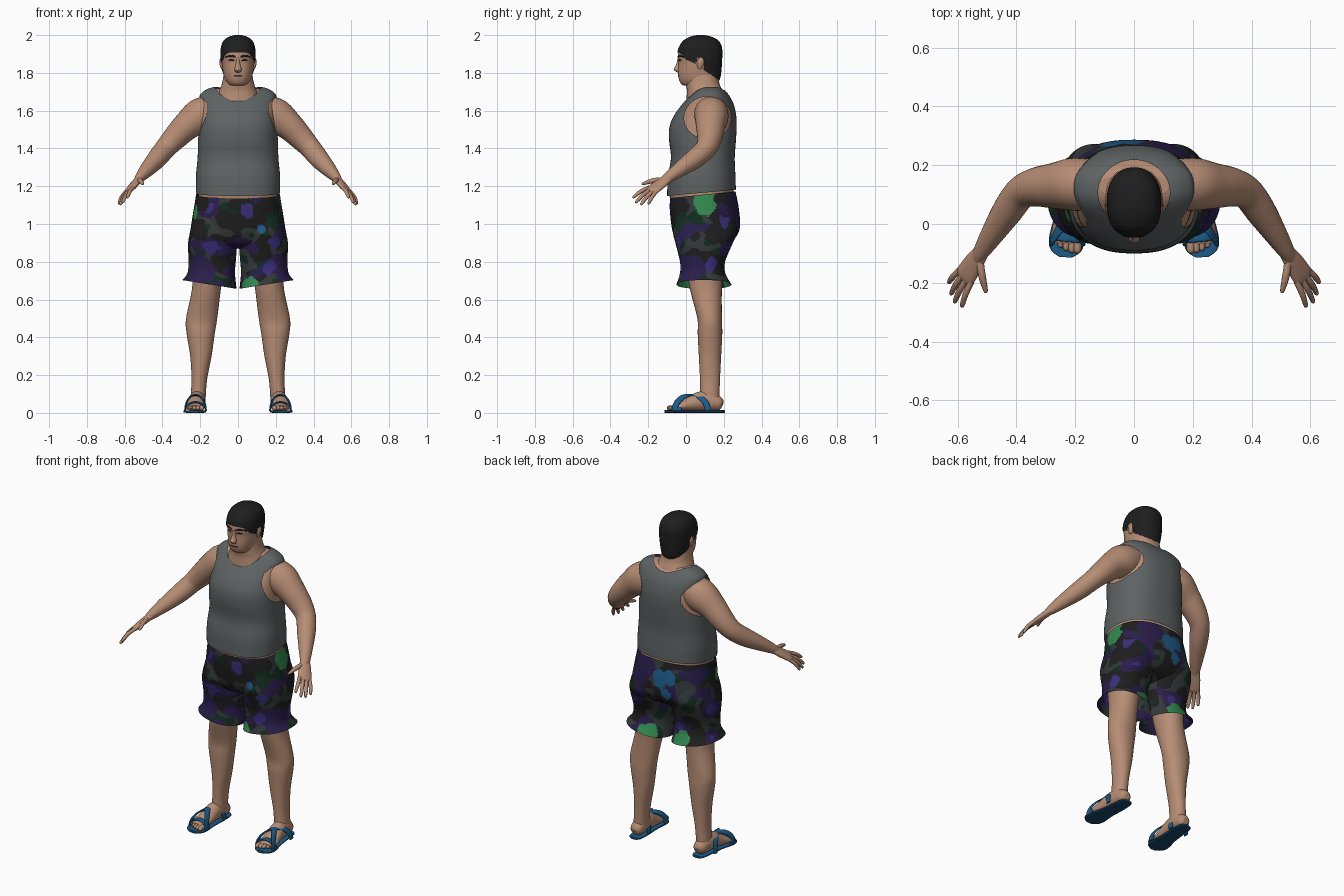
import bpy, bmesh, math
from mathutils import Vector, noise
from mathutils.bvhtree import BVHTree

cube = bpy.data.objects.get("Cube")
if cube:
    bpy.data.objects.remove(cube, do_unlink=True)


def material(name, rgb):
    m = bpy.data.materials.new(name)
    m.use_nodes = True
    m.diffuse_color = (*rgb, 1)
    bsdf = m.node_tree.nodes["Principled BSDF"]
    bsdf.inputs["Base Color"].default_value = (*rgb, 1)
    bsdf.inputs["Roughness"].default_value = 0.8
    return m


SKIN = material("skin", (.47, .265, .175))
BLACK = material("black", (.013, .013, .014))
GREY = material("shirt_grey", (.11, .123, .127))
BLUE = material("sandal_blue", (.012, .105, .25))
NAVY = material("sole_navy", (.009, .06, .13))
PLUM = material("cloth_dark_purple", (.023, .013, .072))
INDIGO = material("cloth_indigo", (.042, .027, .2))
FOREST = material("cloth_dark_green", (.006, .026, .015))
GREEN = material("cloth_green", (.032, .25, .08))
ASH = material("cloth_charcoal", (.034, .04, .04))
CAMO = [BLACK, PLUM, INDIGO, FOREST, GREEN, ASH, BLUE]


def smooth(rows, k):
    """Catmull-Rom resampling of rows of numbers."""
    out = []
    for i in range(len(rows) - 1):
        a, b, c, d = (rows[min(max(j, 0), len(rows) - 1)] for j in range(i - 1, i + 3))
        for s in range(k):
            t = s / k
            out.append([.5 * (2*q + (r - p)*t + (2*p - 5*q + 4*r - s_)*t*t
                              + (3*q - p - 3*r + s_)*t**3)
                        for p, q, r, s_ in zip(a, b, c, d)])
    return out + [list(rows[-1])]


def outline(n, p):
    """Unit superellipse."""
    for i in range(n):
        c, s = math.cos(2*math.pi*i/n), math.sin(2*math.pi*i/n)
        yield (math.copysign(abs(c)**(2/p), c), math.copysign(abs(s)**(2/p), s))


def skin_rings(name, rings, mats, side=1, caps=True, drop=None, snap=None, paint=None):
    bm = bmesh.new()
    grid = [[bm.verts.new((v.x*side, v.y, v.z)) for v in ring] for ring in rings]
    n = len(grid[0])
    for a, b in zip(grid, grid[1:]):
        for i in range(n):
            j = (i + 1) % n
            bm.faces.new((a[i], a[j], b[j], b[i])).smooth = True
    if caps:
        bm.faces.new(grid[0][::-1])
        bm.faces.new(grid[-1])
    bmesh.ops.recalc_face_normals(bm, faces=bm.faces)
    if drop:
        gone = [f for f in bm.faces if drop(f.calc_center_median())]
        bmesh.ops.delete(bm, geom=gone, context='FACES')
    if snap:
        for v in bm.verts:
            if v.is_boundary:
                snap(v.co)
    if paint:
        for f in bm.faces:
            f.material_index = paint(f.calc_center_median())
    mesh = bpy.data.meshes.new(name)
    bm.to_mesh(mesh)
    bm.free()
    for m in mats:
        mesh.materials.append(m)
    ob = bpy.data.objects.new(name, mesh)
    bpy.context.scene.collection.objects.link(ob)
    return ob


def loft(name, rows, mats, n=48, k=6, p=2.3, **kw):
    """Level rings; row = z, x0, x1, y0, y1, tilt along x, tilt along y."""
    rows = smooth([tuple(r) + (0,)*(7 - len(r)) for r in rows], k)
    rings = []
    for z, x0, x1, y0, y1, tx, ty in rows:
        rx, ry = (x1 - x0)/2, (y1 - y0)/2
        rings.append([Vector(((x0 + x1)/2 + c*rx, (y0 + y1)/2 + s*ry, z + tx*c*rx + ty*s*ry))
                      for c, s in outline(n, p)])
    return skin_rings(name, rings, mats, **kw)


def tube(name, rows, mats, ref=(0, 1, 0), n=20, k=5, p=2, **kw):
    """Rings across a path; row = x, y, z, two radii."""
    rows = smooth(rows, k)
    pts = [Vector(r[:3]) for r in rows]
    rings = []
    for i, r in enumerate(rows):
        t = (pts[min(i + 1, len(pts) - 1)] - pts[max(i - 1, 0)]).normalized()
        u = Vector(ref).cross(t).normalized()
        v = t.cross(u)
        rings.append([pts[i] + u*c*r[3] + v*s*r[4] for c, s in outline(n, p)])
    return skin_rings(name, rings, mats, **kw)


def sym(rows):
    return [(r[0], -r[1], r[1], *r[2:]) for r in rows]


# Torso and tank top
torso = [(1.165, .222, -.100, .264, 0, .09), (1.25, .223, -.096, .262), (1.35, .214, -.080, .258),
         (1.45, .211, -.09, .265), (1.52, .209, -.086, .268), (1.58, .207, -.06, .265),
         (1.64, .207, -.015, .25), (1.685, .2, .025, .225), (1.713, .165, .055, .2),
         (1.725, .13, .08, .18)]
inner = [(r[0] - .008, r[1] - .012, r[2] + .012, r[3] - .012) for r in torso]
loft("torso", sym([(1.08, .205, -.07, .24)] + inner), [SKIN], p=2.4)


def neck_hole(v):
    return math.hypot(v.x/.122, (v.y - .106)/.112)


def arm_hole(v):
    return math.hypot((v.y - .115)/.125, (v.z - 1.562)/.112)


def shirt_drop(c):
    return (neck_hole(c) < 1 and c.z > 1.6) or (arm_hole(c) < 1 and abs(c.x) > .1)


def shirt_snap(v):
    f, g = neck_hole(v), arm_hole(v)
    if .88 < f < 1.12 and v.z > 1.62:
        v.x, v.y = v.x/f, .106 + (v.y - .106)/f
    elif .88 < g < 1.12 and abs(v.x) > .1:
        v.y, v.z = .115 + (v.y - .115)/g, 1.562 + (v.z - 1.562)/g


loft("tank_top", sym(torso), [GREY], n=120, k=9, p=2.4, caps=False, drop=shirt_drop, snap=shirt_snap)

# Neck and head
loft("neck", sym([(1.64, .125, .0, .215), (1.70, .102, .005, .195), (1.74, .086, .0, .178),
                  (1.79, .076, .0, .17)]), [SKIN])
skull = [(1.733, .045, -.012, .14), (1.742, .058, -.026, .16), (1.765, .071, -.037, .174),
         (1.80, .079, -.042, .18), (1.85, .085, -.04, .184), (1.89, .087, -.043, .185),
         (1.93, .084, -.034, .183), (1.965, .07, -.01, .165), (1.985, .043, .025, .13),
         (1.994, .012, .06, .09)]
head = loft("head", sym(skull), [SKIN])
tree = BVHTree.FromPolygons([v.co for v in head.data.vertices],
                            [f.vertices[:] for f in head.data.polygons])


def on_face(x, z, a, b):
    hit = tree.ray_cast(Vector((x, -1, z)), Vector((0, 1, 0)))[0]
    return (x, hit.y, z, a, b)


hairline = [(-.2, 1.912), (-.042, 1.91), (-.025, 1.9), (0, 1.87), (.025, 1.86), (.052, 1.845),
            (.058, 1.88), (.09, 1.875), (.095, 1.815), (.19, 1.752), (.3, 1.75)]


def below_hairline(c):
    for (y0, z0), (y1, z1) in zip(hairline, hairline[1:]):
        if y0 <= c.y < y1:
            return c.z < z0 + (z1 - z0)*(c.y - y0)/(y1 - y0)


loft("hair", sym([(z + .006, w + .006, a - .004, b + .007) for z, w, a, b in skull]), [BLACK],
     n=128, k=10, drop=below_hairline)
loft("nose", sym([(1.878, .008, -.044, -.02), (1.845, .012, -.052, -.02), (1.82, .019, -.065, -.02),
                  (1.808, .017, -.056, -.02), (1.801, .01, -.043, -.02)]), [SKIN], n=20)
tube("mouth", [on_face(x, 1.783, .002, .003) for x in (-.022, -.01, 0, .01, .022)], [BLACK], n=8)
for s, word in ((1, "left"), (-1, "right")):
    tube(word + "_eyebrow", [on_face(.013, 1.884, .004, .004), on_face(.038, 1.890, .006, .004),
                             on_face(.066, 1.884, .003, .004)], [BLACK], n=8, side=s)
    tube(word + "_eye", [on_face(.018, 1.866, .001, .003), on_face(.034, 1.868, .006, .003),
                         on_face(.052, 1.867, .001, .003)], [BLACK], n=8, side=s)
    tube(word + "_ear", [(.084, .07, 1.82, .004, .006), (.086, .073, 1.832, .008, .014),
                         (.09, .077, 1.858, .009, .019), (.089, .08, 1.88, .004, .01)],
         [SKIN], side=s)

    # Arms and hands
    tube(word + "_arm", [(.12, .13, 1.60, .085, .085), (.2, .135, 1.57, .095, .09),
                         (.27, .13, 1.52, .077, .078), (.335, .125, 1.455, .065, .066),
                         (.385, .105, 1.40, .056, .056), (.43, .045, 1.345, .052, .052),
                         (.48, -.032, 1.29, .04, .04), (.52, -.095, 1.245, .026, .029),
                         (.54, -.125, 1.221, .014, .022)], [SKIN], n=32, side=s)
    spread = Vector((.69, .61, -.38))
    tube(word + "_palm", [(.505, -.075, 1.258, .02, .022), (.54, -.125, 1.22, .019, .035),
                          (.572, -.174, 1.183, .015, .04), (.582, -.188, 1.172, .008, .034)],
         [SKIN], ref=spread, side=s)
    tips = [(.587, -.283, 1.14), (.612, -.268, 1.113), (.624, -.24, 1.102), (.631, -.2, 1.106)]
    paths = [(Vector((.573, -.176, 1.182)) + spread*(i*.02 - .03), Vector(t))
             for i, t in enumerate(tips)]
    paths.append((Vector((.525, -.115, 1.235)), Vector((.503, -.235, 1.212))))
    for i, (a, b) in enumerate(paths):
        mid = a.lerp(b, .5) + Vector((.003, 0, .006))
        r = .013 if i == 4 else .0105
        tube(f"{word}_finger_{i + 1}", [(*a, r, r), (*mid, r, r), (*a.lerp(b, .92), .008, .008),
                                        (*b, .002, .002)], [SKIN], ref=spread, n=10, k=4, side=s)

    # Legs and feet
    loft(word + "_leg", [(.8, .07, .24, .0, .2), (.66, .09, .243, .02, .19), (.5, .11, .275, .06, .19),
                         (.42, .123, .272, .062, .192), (.3, .14, .253, .068, .186),
                         (.18, .163, .246, .074, .18), (.1, .17, .25, .074, .178),
                         (.05, .172, .252, .07, .18)], [SKIN], p=2.1, side=s)
    tube(word + "_foot", [(.212, .193, .04, .015, .018), (.212, .18, .045, .034, .034),
                          (.214, .14, .058, .042, .048), (.218, .08, .062, .044, .052),
                          (.223, .02, .047, .048, .038), (.228, -.03, .033, .052, .023),
                          (.231, -.065, .025, .048, .014)], [SKIN], ref=(0, 0, 1), n=28, side=s)
    for i in range(5):
        x, y, r = .193 + i*.019, -.1 + i*i*.0022, .014 - i*.0013
        tube(f"{word}_toe_{i + 1}", [(x, -.045, .026, r, r), (x, y + .018, .026, r, r),
                                     (x, y + .005, .024, r*.8, r*.8), (x, y, .023, r*.3, r*.3)],
             [SKIN], ref=(0, 0, 1), n=12, side=s)

    # Sandals: sole, crossed straps, toe band
    tube(word + "_sole", [(x, y, .007, w, .007) for x, y, w in
                          ((.213, .205, .014), (.213, .188, .036), (.215, .12, .044), (.222, .03, .048),
                           (.229, -.05, .06), (.231, -.09, .052), (.232, -.113, .022))],
         [BLUE, NAVY], ref=(0, 0, 1), n=32, p=4, side=s, paint=lambda c: int(c.z < .0125))
    for label, y0, y1, h in (("front_strap", -.06, .115, .083), ("back_strap", .115, -.06, .083),
                             ("toe_band", -.05, -.04, .045)):
        rows = []
        for i in range(13):
            t = -math.cos(math.pi*i/12)
            rows.append((.225 + .055*t, y0 + (y1 - y0)*(t + 1)/2,
                         .012 + h*math.sqrt(max(0, 1 - t*t)), .005, .016))
        tube(f"{word}_{label}", rows, [BLUE], n=12, k=2, p=3, side=s)

# Camouflage shorts: placed blobs over a noise pattern
blobs = [(.24, .10, 1.10, .055, 4), (.22, .10, 1.15, .055, 4), (-.24, .02, 1.06, .035, 4),
         (-.02, .28, 1.07, .05, 6), (-.08, .28, 1.08, .045, 6), (-.06, .28, .99, .035, 6),
         (.07, -.02, .67, .055, 4), (.1, .22, .69, .055, 4), (-.12, .22, .70, .055, 4),
         (.12, -.06, .97, .022, 6), (-.14, -.05, .875, .042, 2), (.19, -.04, .9, .033, 2),
         (.05, -.08, 1.07, .035, 2), (.17, -.03, .77, .035, 2), (.26, .14, .79, .035, 2),
         (-.2, -.02, .76, .08, 1), (.24, .03, .76, .075, 1), (.1, .27, 1.13, .08, 1),
         (.21, .2, 1.02, .035, 2), (-.2, -.02, .97, .06, 0), (.27, .15, .95, .06, 0),
         (.2, -.04, 1.02, .05, 3), (-.2, -.03, 1.11, .05, 0), (-.16, .25, 1.02, .06, 5)]


def camo(c):
    warp = noise.noise(c*22)*.022
    for x, y, z, r, idx in blobs:
        if (c - Vector((x, y, z))).length + warp < r:
            return idx
    q = Vector((c.x, c.y, c.z*1.15))*9
    a, b, d = (noise.noise(q + Vector((o, o*.7, 3.3))) for o in (.4, 37.2, 81.6))
    if a > .14:
        return 2 if a > .55 else 1
    if b > .05:
        return 3 if b > .42 else 5
    return 3 if d > .38 else 0


loft("shorts_seat", sym([(1.155, .222, -.084, .262, 0, .1), (1.08, .234, -.086, .28),
                         (.98, .25, -.075, .285), (.92, .255, -.055, .255), (.885, .2, -.02, .2),
                         (.87, .1, .04, .14)]), CAMO, n=160, k=12, p=2.4, caps=False, paint=camo)
for s, word in ((1, "left"), (-1, "right")):
    loft(word + "_shorts_leg", [(1.04, .03, .232, -.05, .25), (.96, .01, .252, -.068, .272),
                                (.9, .005, .264, -.056, .248), (.8, .012, .262, -.032, .207),
                                (.74, .016, .268, -.032, .208),
                                (.68, .008, .295, -.05, .24, .16, 0)],
         CAMO, n=128, k=14, p=2.3, caps=False, paint=camo, side=s)
